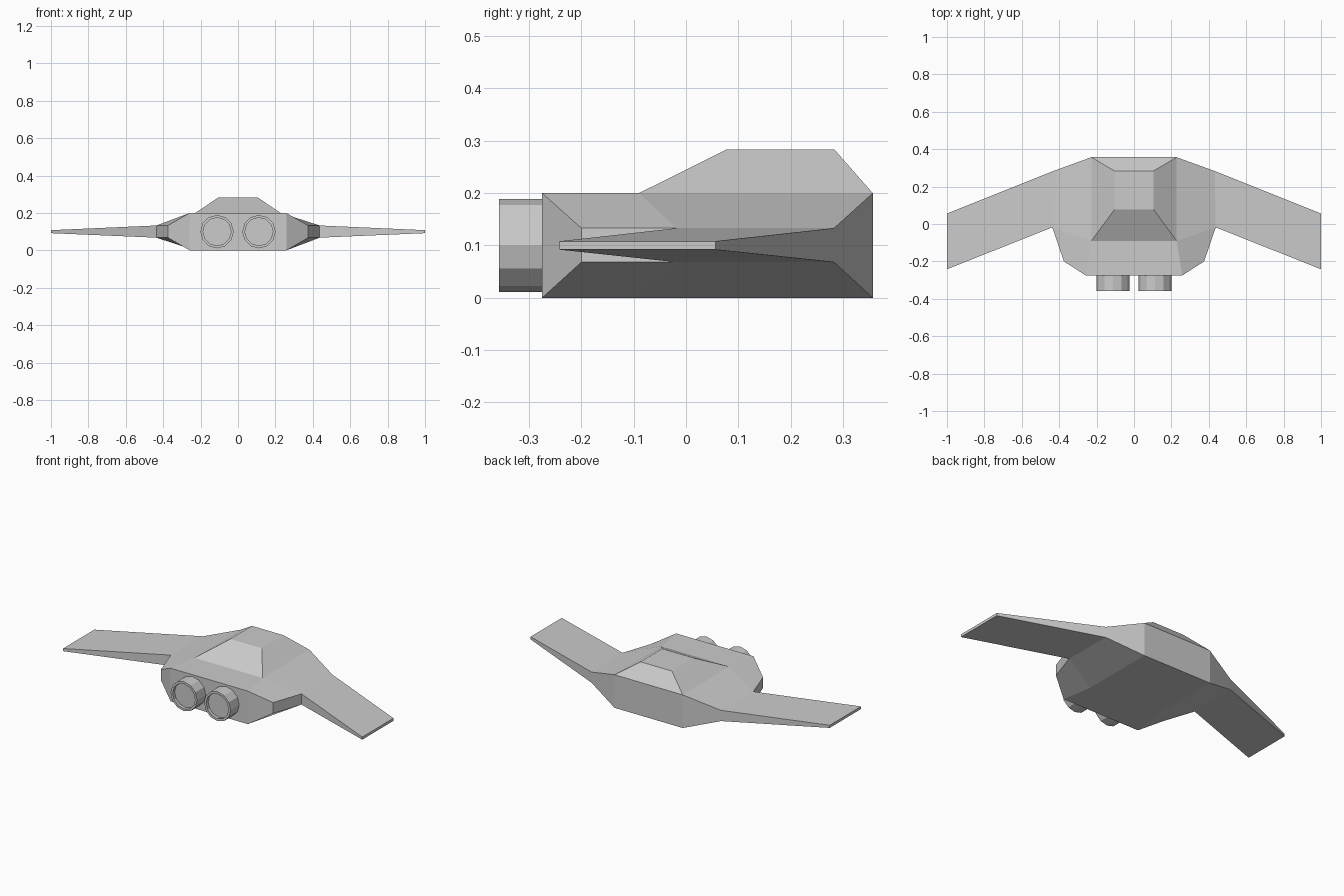
import bpy, bmesh
from math import sin, cos, pi

if "Cube" in bpy.data.objects:
    bpy.data.objects.remove(bpy.data.objects["Cube"])


def loft(name, rings):
    """Skin a row of equal-length rings and cap both ends with quad strips."""
    bm = bmesh.new()
    vs = [[bm.verts.new(p) for p in r] for r in rings]
    n = len(vs[0])
    for a, b in zip(vs, vs[1:]):
        for i in range(n):
            j = (i + 1) % n
            bm.faces.new((a[i], a[j], b[j], b[i]))
    for r in (vs[0], vs[-1]):
        for i in range(n // 2 - 1):
            bm.faces.new((r[i], r[i + 1], r[n - 2 - i], r[n - 1 - i]))
    bmesh.ops.recalc_face_normals(bm, faces=bm.faces)
    me = bpy.data.meshes.new(name)
    bm.to_mesh(me)
    bm.free()
    ob = bpy.data.objects.new(name, me)
    bpy.context.collection.objects.link(ob)
    return ob


def section(plan, z_low, z_high, side=1):
    """Closed ring: plan points at the upper height, then back at the lower."""
    return ([(side * x, y, z_high) for x, y in plan] +
            [(side * x, y, z_low) for x, y in reversed(plan)])


# Plan points from rear to front: deck edge, flank edge, wing tip
deck = [(0.228, 0.357), (0.228, -0.09), (0.258, -0.275)]
flank = [(0.432, 0.283), (0.437, -0.018), (0.375, -0.2)]
tip = [(1.0, 0.056), (1.0, -0.242)]

# Hull: lofted sideways from flank to flank
loft("hull", [section(flank, 0.068, 0.133, -1), section(deck, 0, 0.2, -1),
              section(deck, 0, 0.2), section(flank, 0.068, 0.133)])

# Wings
for side, label in ((1, "right"), (-1, "left")):
    loft(label + "_wing", [section(flank[:2], 0.068, 0.133, side),
                           section(tip, 0.092, 0.108, side)])


# Cabin roof on the deck
def rect(x, y0, y1, z):
    return [(-x, y0, z), (x, y0, z), (x, y1, z), (-x, y1, z)]


loft("cabin", [rect(0.228, -0.09, 0.357, 0.2), rect(0.105, 0.077, 0.284, 0.283)])


# Engine nozzles: twelve-sided tubes with a shallow recessed face
def circle(cx, y, r, n=12):
    return [(cx + r * cos(2 * pi * i / n), y, 0.1 + r * sin(2 * pi * i / n))
            for i in range(n)]


for cx, label in ((0.112, "right"), (-0.112, "left")):
    loft(label + "_engine", [circle(cx, -0.27, 0.089), circle(cx, -0.357, 0.089),
                             circle(cx, -0.357, 0.075), circle(cx, -0.338, 0.075)])
